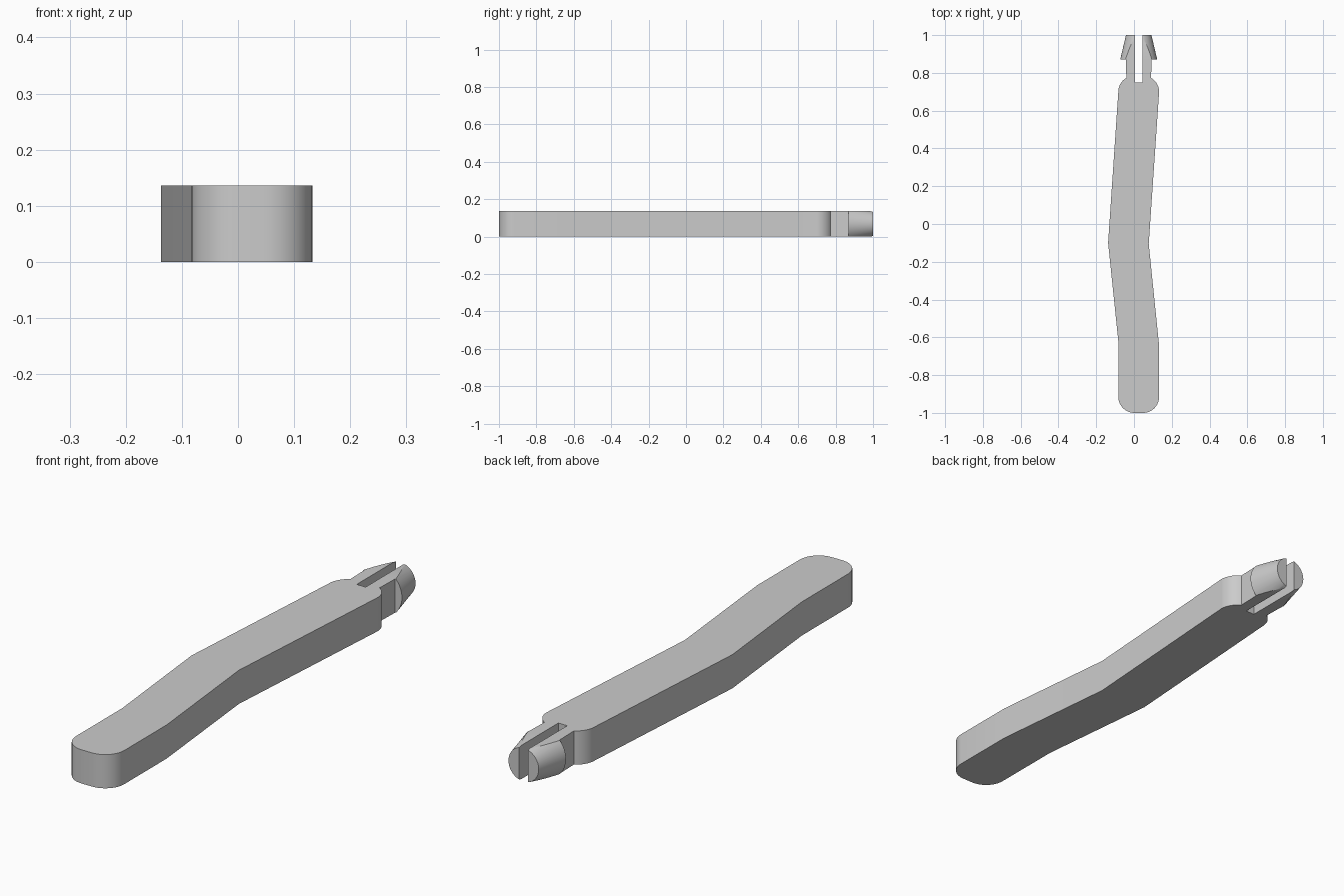
import bpy, bmesh
from math import sin, cos, pi, radians
from mathutils import Matrix, Vector

cube = bpy.data.objects.get("Cube")
if cube:
    bpy.data.objects.remove(cube)

HEIGHT = 0.136
CENTRE = 0.025          # x of the grip ends and the clip
HALF = 0.108            # half width of the grip
ROUND = 0.085           # corner radius
NECK, SLOT = 0.068, 0.02
BARB_Y = 0.87

grey = bpy.data.materials.new("plain grey")
grey.use_nodes = True
grey.diffuse_color = (0.6, 0.6, 0.6, 1)
grey.node_tree.nodes["Principled BSDF"].inputs["Base Color"].default_value = (0.6, 0.6, 0.6, 1)


def finish(bm, name):
    bmesh.ops.recalc_face_normals(bm, faces=bm.faces)
    mesh = bpy.data.meshes.new(name)
    bm.to_mesh(mesh)
    bm.free()
    mesh.materials.append(grey)
    obj = bpy.data.objects.new(name, mesh)
    bpy.context.collection.objects.link(obj)
    bpy.ops.object.select_all(action='DESELECT')
    obj.select_set(True)
    bpy.context.view_layer.objects.active = obj
    bpy.ops.object.shade_smooth_by_angle(angle=radians(25))


def arc(cx, cy, start, end, steps=10):
    angles = [radians(start + (end - start) * i / steps) for i in range(steps + 1)]
    return [(cx + ROUND * cos(a), cy + ROUND * sin(a)) for a in angles]


# Bent handle with neck and slot, as one extruded outline
inner = HALF - ROUND
outline = arc(CENTRE - inner, -1 + ROUND, 180, 270)
outline += arc(CENTRE + inner, -1 + ROUND, 270, 360)
outline += [(CENTRE + HALF, -0.645), (0.078, -0.105)]
outline += arc(CENTRE + inner, 0.70, 0, 60)
outline += [(CENTRE + x, y) for x, y in (
    (NECK, BARB_Y), (SLOT, BARB_Y), (SLOT, 0.75),
    (-SLOT, 0.75), (-SLOT, BARB_Y), (-NECK, BARB_Y))]
outline += arc(CENTRE - inner, 0.70, 120, 180)
outline += [(-0.137, -0.10), (CENTRE - HALF, -0.62)]

bm = bmesh.new()
face = bm.faces.new([bm.verts.new((x, y, 0)) for x, y in outline])
top = bmesh.ops.extrude_face_region(bm, geom=[face])["geom"]
bmesh.ops.translate(bm, vec=(0, 0, HEIGHT),
                    verts=[v for v in top if isinstance(v, bmesh.types.BMVert)])
finish(bm, "bent_handle")


# Split cone barbs, trimmed flat above, below and along the slot
def barb(side, name):
    bm = bmesh.new()
    place = Matrix.Translation((CENTRE, (1 + BARB_Y) / 2, HEIGHT / 2)) @ Matrix.Rotation(-pi / 2, 4, 'X')
    bmesh.ops.create_cone(bm, cap_ends=True, segments=64, radius1=0.098,
                          radius2=0.0675, depth=1 - BARB_Y, matrix=place)
    cuts = (((0, 0, 0), (0, 0, -1)), ((0, 0, HEIGHT), (0, 0, 1)),
            ((CENTRE + side * SLOT, 0, 0), (-side, 0, 0)))
    for point, normal in cuts:
        geom = bm.verts[:] + bm.edges[:] + bm.faces[:]
        cut = bmesh.ops.bisect_plane(bm, geom=geom, plane_co=Vector(point),
                                     plane_no=Vector(normal), clear_outer=True)
        edges = [e for e in cut["geom_cut"] if isinstance(e, bmesh.types.BMEdge)]
        bmesh.ops.edgenet_fill(bm, edges=edges)
    finish(bm, name)


barb(1, "left_barb")
barb(-1, "right_barb")
